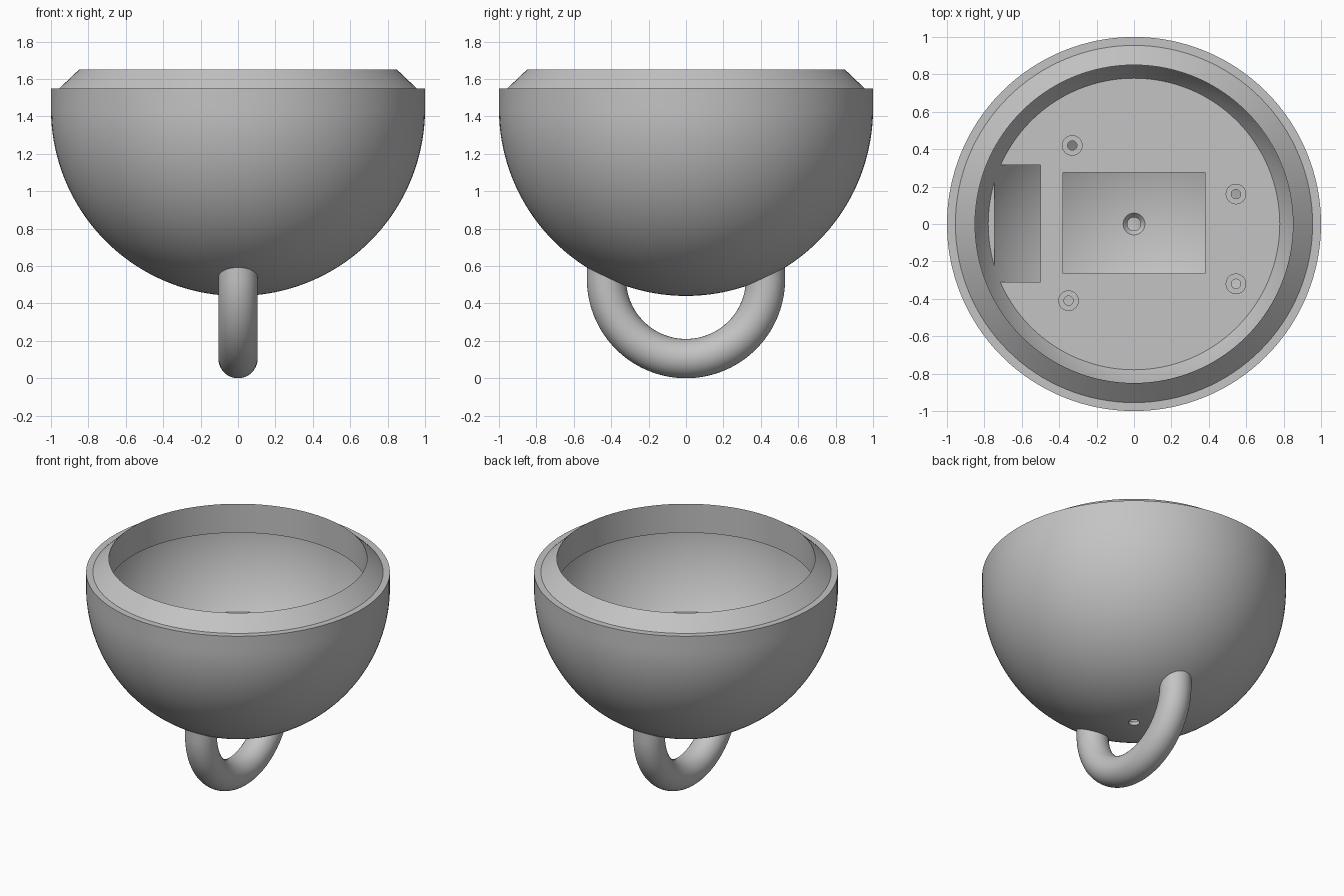
import bpy, bmesh, math
from mathutils import Matrix

if "Cube" in bpy.data.objects:
    bpy.data.objects.remove(bpy.data.objects["Cube"], do_unlink=True)

CENTRE_Z = 1.44      # centre of the bowl's sphere
OUTER, INNER = 1.0, 0.95
RIM_Z, TOP_Z, MOUTH = 1.55, 1.65, 0.85
FLOOR_Z, FLOOR_T = 0.897, 0.05

grey = bpy.data.materials.new("plain_grey")
grey.use_nodes = True
grey.diffuse_color = (0.55, 0.55, 0.55, 1)
grey.node_tree.nodes["Principled BSDF"].inputs["Base Color"].default_value = grey.diffuse_color


def make_object(name, bm):
    bmesh.ops.recalc_face_normals(bm, faces=bm.faces)
    mesh = bpy.data.meshes.new(name)
    bm.to_mesh(mesh)
    bm.free()
    obj = bpy.data.objects.new(name, mesh)
    bpy.context.collection.objects.link(obj)
    mesh.materials.append(grey)
    return obj


def smooth(obj):
    bpy.ops.object.select_all(action='DESELECT')
    obj.select_set(True)
    bpy.context.view_layer.objects.active = obj
    bpy.ops.object.shade_smooth_by_angle(angle=math.radians(25))


def lathe(name, profile, steps, x=0, y=0):
    """Spin a closed (radius, z) profile around a vertical axis."""
    bm = bmesh.new()
    verts = [bm.verts.new((r, 0, z)) for r, z in profile]
    edges = [bm.edges.new((a, b)) for a, b in zip(verts, verts[1:] + verts[:1])]
    bmesh.ops.spin(bm, geom=verts + edges, cent=(0, 0, 0), axis=(0, 0, 1),
                   angle=math.tau, steps=steps)
    bmesh.ops.remove_doubles(bm, verts=bm.verts, dist=1e-5)
    bmesh.ops.translate(bm, verts=bm.verts, vec=(x, y, 0))
    return make_object(name, bm)


def lower_arc(radius, start_r, count=48):
    """Quarter arc from a small radius near the bottom up to the equator."""
    start = math.asin(start_r / radius)
    angles = [start + (math.pi / 2 - start) * i / count for i in range(count + 1)]
    return [(radius * math.sin(a), CENTRE_Z - radius * math.cos(a)) for a in angles]


# Hollow bowl with a bevelled collar and a countersunk drain hole
HOLE, SINK = 0.036, 0.058
profile = lower_arc(OUTER, HOLE)
profile += [(OUTER, RIM_Z), (0.955, RIM_Z), (MOUTH, TOP_Z), (MOUTH, CENTRE_Z)]
profile += lower_arc(INNER, SINK)[::-1]
profile.append((HOLE, 0.465))
smooth(lathe("bowl_shell", profile, 128))

# Inner floor plate, its edge sunk slightly into the shell
def inner_radius(z):
    return math.sqrt(INNER ** 2 - (CENTRE_Z - z) ** 2) + 0.01

bottom_z = FLOOR_Z - FLOOR_T
bm = bmesh.new()
bmesh.ops.create_cone(bm, cap_ends=True, segments=128, radius1=inner_radius(bottom_z),
                      radius2=inner_radius(FLOOR_Z), depth=FLOOR_T,
                      matrix=Matrix.Translation((0, 0, FLOOR_Z - FLOOR_T / 2)))
plate = make_object("floor_plate", bm)

# Openings in the plate: central window, side slot and screw holes
posts = [(-0.33, 0.42), (0.545, 0.16), (0.545, -0.32), (-0.35, -0.41)]
bm = bmesh.new()
for x0, x1, y0, y1 in [(-0.38, 0.38, -0.265, 0.275), (-0.745, -0.5, -0.31, 0.315)]:
    bmesh.ops.create_cube(bm, size=1, matrix=Matrix.Translation(
        ((x0 + x1) / 2, (y0 + y1) / 2, FLOOR_Z)) @ Matrix.Diagonal((x1 - x0, y1 - y0, 0.4, 1)))
for x, y in posts:
    bmesh.ops.create_cone(bm, cap_ends=True, segments=32, radius1=0.04, radius2=0.04,
                          depth=0.4, matrix=Matrix.Translation((x, y, FLOOR_Z)))
cutter = make_object("plate_cutter", bm)
cutter.hide_render = True
cut = plate.modifiers.new("openings", 'BOOLEAN')
cut.operation = 'DIFFERENCE'
cut.solver = 'EXACT'
cut.object = cutter
smooth(plate)
bpy.ops.object.modifier_apply(modifier=cut.name)
bpy.data.objects.remove(cutter, do_unlink=True)

# Hollow screw posts
for i, (x, y) in enumerate(posts):
    low, high = bottom_z, FLOOR_Z + 0.04
    tube = [(0.025, low), (0.055, low), (0.055, high), (0.025, high)]
    smooth(lathe(f"screw_post_{i + 1}", tube, 32, x, y))

# Hanging loop: half a torus whose ends finish inside the shell wall
MAJOR, TUBE, SIDES, STEPS = 0.425, 0.105, 40, 72
LOOP_Z = MAJOR + TUBE
bm = bmesh.new()
rings = []
for i in range(-1, STEPS + 2):
    t = math.pi * min(max(i, 0), STEPS) / STEPS
    ring = []
    for j in range(SIDES):
        a = math.tau * j / SIDES
        r = MAJOR + TUBE * math.cos(a)
        x, y = TUBE * math.sin(a), r * math.cos(t)
        z = LOOP_Z - r * math.sin(t)
        if i in (-1, STEPS + 1):
            z = max(LOOP_Z + 0.002, CENTRE_Z - math.sqrt(0.975 ** 2 - x * x - y * y))
        ring.append(bm.verts.new((x, y, z)))
    rings.append(ring)
for a, b in zip(rings, rings[1:]):
    for j in range(SIDES):
        k = (j + 1) % SIDES
        bm.faces.new((a[j], a[k], b[k], b[j]))
bm.faces.new(rings[0])
bm.faces.new(rings[-1])
smooth(make_object("hanging_loop", bm))
